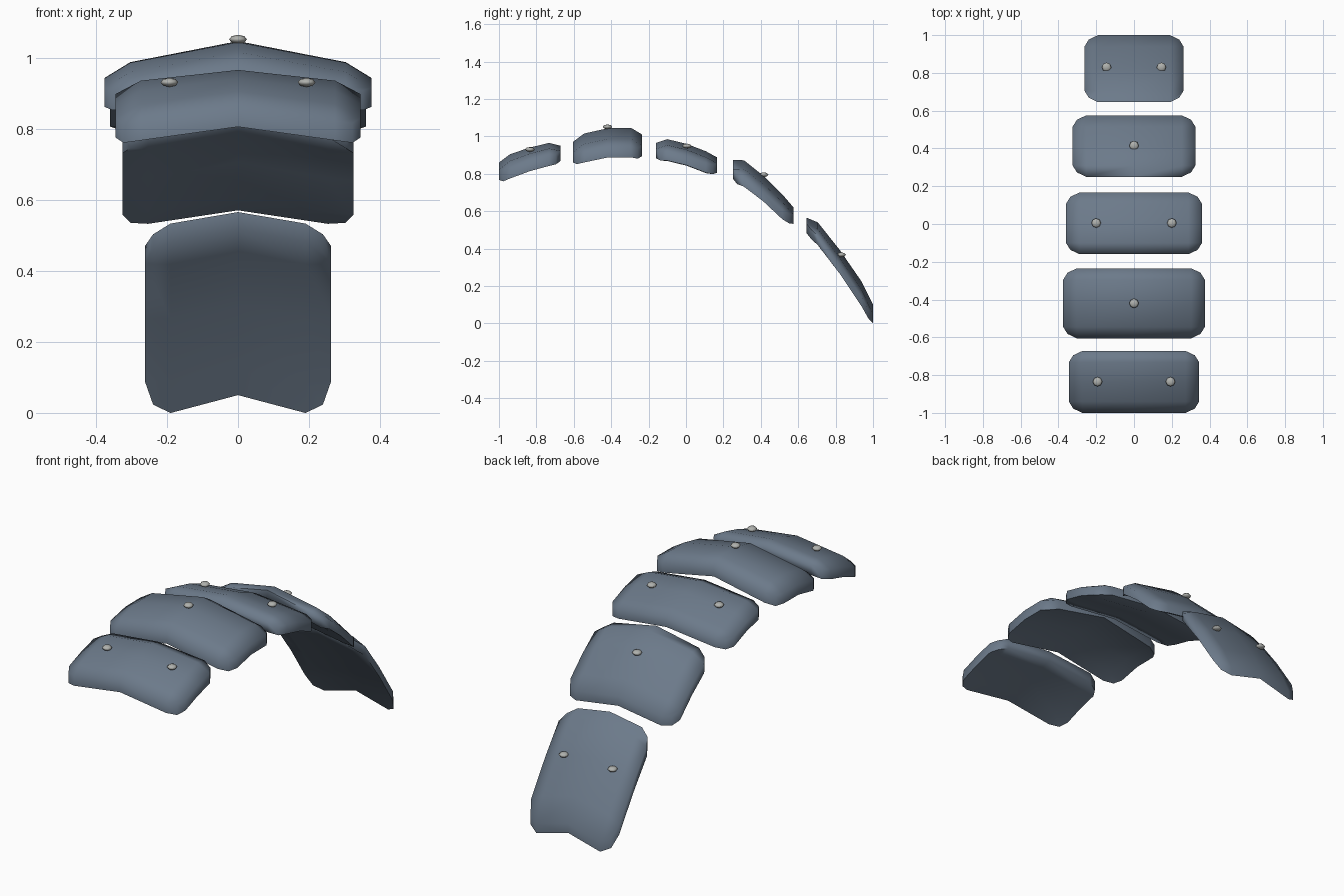
import bpy, bmesh, math

cube = bpy.data.objects.get("Cube")
if cube:
    bpy.data.objects.remove(cube)


def make_material(name, colour):
    mat = bpy.data.materials.new(name)
    mat.use_nodes = True
    mat.diffuse_color = (*colour, 1)
    mat.node_tree.nodes["Principled BSDF"].inputs["Base Color"].default_value = (*colour, 1)
    return mat


STEEL = make_material("blue_grey_steel", (0.15, 0.195, 0.255))
RIVET = make_material("pale_rivet_metal", (0.43, 0.44, 0.42))

RIM = 0.06       # width of the sloping border along y
SIDE = 0.072     # width of the sloping border along x
CUT = 0.023      # how far each corner is pulled in
CORE = 0.085     # thickness inside the border

# way round the border of the five by five grid, as (row, column)
BORDER = ([(0, i) for i in range(4)] + [(j, 4) for j in range(4)]
          + [(4, 4 - i) for i in range(4)] + [(4 - j, 0) for j in range(4)])


def finish(obj, angle):
    bpy.ops.object.select_all(action='DESELECT')
    obj.select_set(True)
    bpy.context.view_layer.objects.active = obj
    bpy.ops.object.shade_smooth_by_angle(angle=math.radians(angle))


def add_plate(name, half, y0, y1, ridge, slopes, edge, drop):
    """Ridged pillow-shaped plate: ridge holds the centre-line heights from front to back."""
    rows = [y0, y0 + RIM, (y0 + y1) / 2, y1 - RIM, y1]
    cols = [-half, SIDE - half, 0, half - SIDE, half]
    bm = bmesh.new()

    def surface(edge_lower, core_lower):
        grid = []
        for j, y in enumerate(rows):
            slope = slopes[0] + (slopes[1] - slopes[0]) * j / 4
            line = []
            for i, x in enumerate(cols):
                in_x, in_y = (i == 0) - (i == 4), (j == 0) - (j == 4)
                px, py, z = x, y, ridge[j]
                if in_x and in_y:
                    # pulled-in corner, blended between border and inner row
                    px += in_x * CUT
                    py += in_y * CUT
                    z += 0.4 * (ridge[j + in_y] - z) - drop * 0.6
                elif in_x:
                    z -= drop
                z -= slope * abs(px) + (edge_lower if in_x or in_y else core_lower)
                line.append(bm.verts.new((px, py, z)))
            grid.append(line)
        for j in range(4):
            for i in range(4):
                bm.faces.new((grid[j][i], grid[j][i + 1], grid[j + 1][i + 1], grid[j + 1][i]))
        return [grid[j][i] for j, i in BORDER]

    # domed top and bulging underside joined by the edge wall
    upper, lower = surface(0, 0), surface(edge, CORE)
    for k in range(len(upper)):
        n = (k + 1) % len(upper)
        bm.faces.new((upper[k], upper[n], lower[n], lower[k]))
    bmesh.ops.recalc_face_normals(bm, faces=bm.faces[:])
    mesh = bpy.data.meshes.new(name)
    bm.to_mesh(mesh)
    bm.free()
    mesh.materials.append(STEEL)
    obj = bpy.data.objects.new(name, mesh)
    bpy.context.collection.objects.link(obj)
    finish(obj, 80)


def add_rivet(name, x, y, z):
    bpy.ops.mesh.primitive_uv_sphere_add(segments=8, ring_count=4, radius=0.025, location=(x, y, z))
    obj = bpy.context.object
    obj.name = name
    obj.scale.z = 0.52
    obj.data.materials.append(RIVET)
    finish(obj, 60)


# name, half width, y range, ridge heights, side slopes, edge thickness, border drop, rivet x, y, z
PLATES = [
    ("front_plate", 0.345, -1.0, -0.672, (0.86, 0.905, 0.94, 0.965, 0.95), (0.14, 0.1), 0.055, 0.03, 0.193, -0.835, 0.93),
    ("crown_plate", 0.375, -0.605, -0.235, (0.97, 1.015, 1.043, 1.046, 1.01), (0.18, 0.2), 0.055, 0.03, 0, -0.42, 1.051),
    ("middle_plate", 0.36, -0.16, 0.167, (0.965, 0.985, 0.96, 0.92, 0.887), (0.11, 0.11), 0.05, 0.025, 0.2, 0.005, 0.948),
    ("rear_plate", 0.325, 0.25, 0.575, (0.875, 0.872, 0.79, 0.69, 0.62), (0.2, 0.15), 0.05, 0.03, 0, 0.415, 0.795),
    ("tail_plate", 0.262, 0.645, 1.0, (0.565, 0.54, 0.392, 0.222, 0.1), (0.17, 0.265), 0.05, 0.02, 0.145, 0.83, 0.367),
]

for name, half, y0, y1, ridge, slopes, edge, drop, rx, ry, rz in PLATES:
    add_plate(name, half, y0, y1, ridge, slopes, edge, drop)
    if rx:
        add_rivet(name + "_rivet_left", rx, ry, rz)
        add_rivet(name + "_rivet_right", -rx, ry, rz)
    else:
        add_rivet(name + "_rivet", 0, ry, rz)
